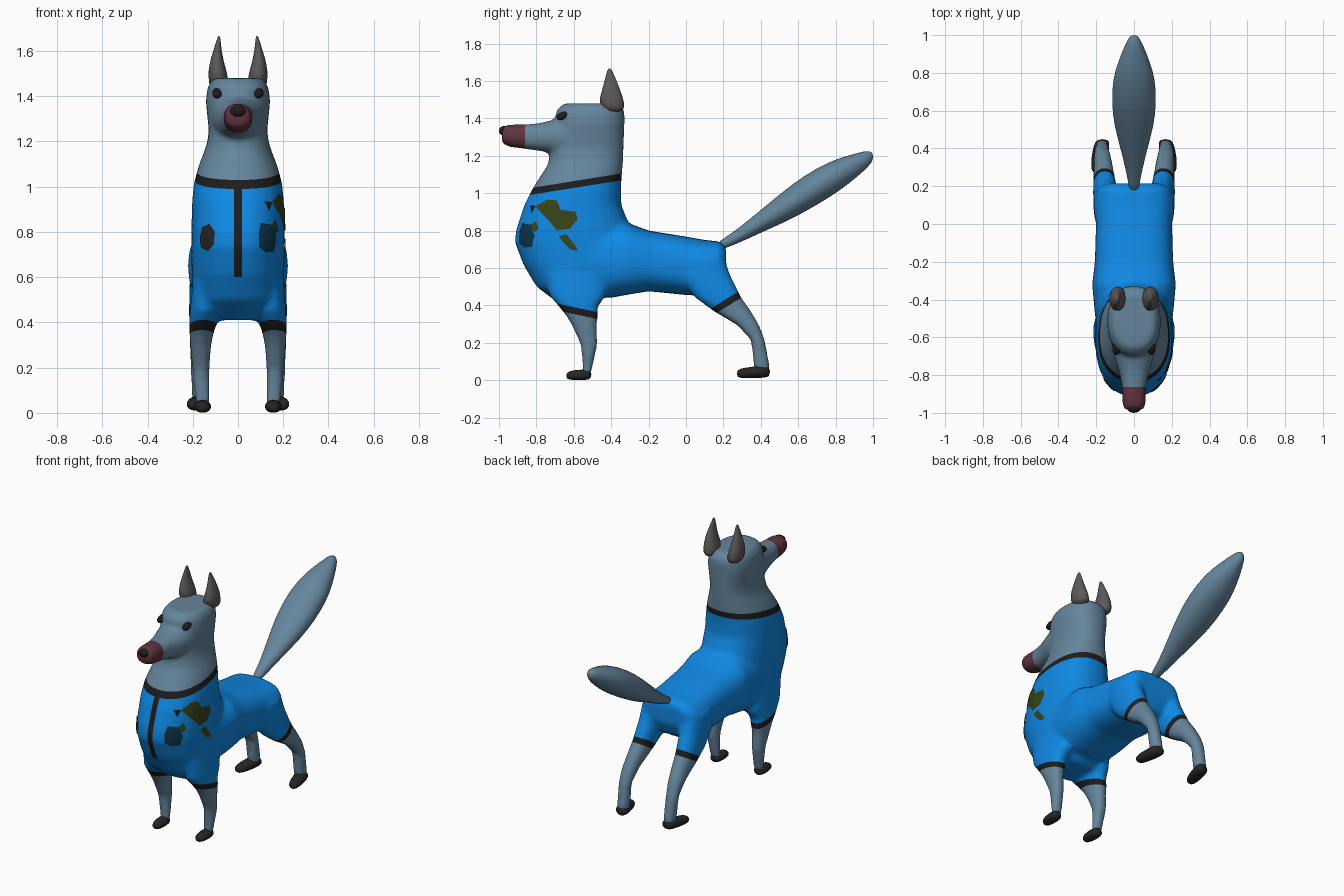
import bpy, bmesh, math
from mathutils import Vector
from mathutils.bvhtree import BVHTree

if "Cube" in bpy.data.objects:
    bpy.data.objects.remove(bpy.data.objects["Cube"], do_unlink=True)


def material(name, rgb):
    m = bpy.data.materials.new(name)
    m.use_nodes = True
    m.diffuse_color = (*rgb, 1)
    bsdf = m.node_tree.nodes["Principled BSDF"]
    bsdf.inputs["Base Color"].default_value = (*rgb, 1)
    bsdf.inputs["Roughness"].default_value = 0.8
    return m


FUR = material("grey blue fur", (.13, .235, .33))
SUIT = material("bright blue suit", (.005, .25, .78))
BLACK = material("black trim", (.012, .012, .012))
SNOUT = material("maroon snout", (.12, .033, .05))
EAR = material("warm grey ear", (.11, .1, .105))
PAW = material("charcoal paw", (.02, .018, .018))
OLIVE = material("olive patch", (.04, .06, .01))
TEAL = material("dark teal patch", (.004, .035, .07))


def loft(bm, axis, rows, side=1, sides=24, power=2.3):
    """Rows are (position, low, high, half width, centre x) along the z or y axis."""
    def sup(v):
        return math.copysign(abs(v) ** (2 / power), v)
    loops = []
    for t, lo, hi, w, cx in rows:
        ring = []
        for i in range(sides):
            a = math.tau * i / sides
            x = side * cx + w * sup(math.cos(a))
            q = (lo + hi) / 2 + (hi - lo) / 2 * sup(math.sin(a))
            ring.append(bm.verts.new((x, q, t) if axis == "z" else (x, t, q)))
        loops.append(ring)
    faces = [bm.faces.new(loops[0]), bm.faces.new(loops[-1])]
    for a, b in zip(loops, loops[1:]):
        for i in range(sides):
            j = (i + 1) % sides
            faces.append(bm.faces.new((a[i], a[j], b[j], b[i])))
    bmesh.ops.recalc_face_normals(bm, faces=faces)


def finish(name, bm, *mats):
    me = bpy.data.meshes.new(name)
    bm.to_mesh(me)
    bm.free()
    for m in mats:
        me.materials.append(m)
    me.shade_smooth()
    ob = bpy.data.objects.new(name, me)
    bpy.context.scene.collection.objects.link(ob)
    return ob


def loft_object(name, mat, axis, rows, side=1, power=2.1, relax=0):
    bm = bmesh.new()
    loft(bm, axis, rows, side, 20, power)
    ob = finish(name, bm, mat)
    if relax:
        ob.modifiers.new("round", "SUBSURF").levels = relax
        ob.modifiers["round"].render_levels = relax
    return ob


def ellipsoid(name, mat, centre, radii, tilt=0):
    bm = bmesh.new()
    bmesh.ops.create_uvsphere(bm, u_segments=20, v_segments=12, radius=1)
    ob = finish(name, bm, mat)
    ob.location, ob.scale, ob.rotation_euler = centre, radii, (tilt, 0, 0)
    return ob


# Body volumes: chest with neck and head, trunk, muzzle, legs
chest_head = [(.41, -.68, -.48, .15), (.5, -.80, -.36, .19), (.617, -.87, -.28, .205),
              (.735, -.915, -.28, .207), (.8, -.91, -.29, .207), (.937, -.865, -.345, .203),
              (1.017, -.825, -.348, .195), (1.09, -.78, -.343, .175), (1.15, -.74, -.338, .152),
              (1.2, -.73, -.335, .135), (1.25, -.72, -.333, .13), (1.38, -.70, -.328, .143),
              (1.44, -.695, -.328, .135), (1.48, -.655, -.36, .11)]
trunk = [(-.65, .46, .86, .19), (-.4, .44, .84, .215), (-.32, .455, .845, .222),
         (-.2, .475, .80, .208), (0, .455, .768, .202), (.1, .45, .75, .207),
         (.18, .5, .742, .195), (.215, .58, .71, .15)]
muzzle = [(-.58, 1.2, 1.42, .13), (-.7, 1.21, 1.395, .105), (-.78, 1.225, 1.375, .08),
          (-.86, 1.236, 1.367, .064), (-.94, 1.246, 1.367, .064), (-.985, 1.265, 1.358, .053)]
front_leg = [(.6, -.76, -.42, .06, .14), (.45, -.73, -.43, .066, .147),
             (.387, -.675, -.473, .06, .157), (.345, -.642, -.468, .052, .162),
             (.296, -.612, -.478, .046, .165), (.19, -.563, -.473, .038, .164),
             (.067, -.552, -.5, .034, .158), (.03, -.555, -.51, .03, .156)]
hind_leg = [(.66, -.03, .2, .07, .14), (.55, -.04, .243, .068, .147), (.44, .05, .298, .062, .155),
            (.37, .145, .348, .055, .16), (.295, .272, .392, .048, .166),
            (.215, .347, .422, .04, .17), (.08, .362, .447, .037, .168), (.04, .37, .445, .035, .168)]
bm = bmesh.new()
loft(bm, "z", [(*r, 0) for r in chest_head])
loft(bm, "y", [(*r, 0) for r in trunk], power=2.6)
loft(bm, "y", [(*r, 0) for r in muzzle])
for side in (1, -1):
    loft(bm, "z", front_leg, side)
    loft(bm, "z", hind_leg, side)
body = finish("body", bm, SUIT, FUR, BLACK, SNOUT)

# Fuse the volumes into one smooth skin
remesh = body.modifiers.new("fuse", "REMESH")
remesh.mode, remesh.voxel_size = "VOXEL", .013
relax = body.modifiers.new("relax", "SMOOTH")
relax.factor, relax.iterations = .5, 10
fused = bpy.data.meshes.new_from_object(
    body.evaluated_get(bpy.context.evaluated_depsgraph_get()))
body.modifiers.clear()
bm = bmesh.new()
bm.from_mesh(fused)
skin = BVHTree.FromBMesh(bm)

# Cut the hems, collar, snout edge and zip into the skin; normals point to bare fur
collar = (Vector((0, -.6, 1.046)), Vector((0, -.16, 1)).normalized())
cuff = (Vector((0, -.575, .367)), Vector((0, -.21, -.977)).normalized())
hock = (Vector((0, .216, .413)), Vector((0, .53, -.85)).normalized())
BAND = .018
ZIP = .018


def cut(point, normal):
    bmesh.ops.bisect_plane(bm, geom=bm.verts[:] + bm.edges[:] + bm.faces[:],
                           dist=1e-5, plane_co=point, plane_no=normal)


for point, normal in (collar, cuff, hock):
    cut(point + normal * BAND, normal)
    cut(point - normal * BAND, normal)
cut((0, -.862, 0), (0, 1, 0))
cut((ZIP, 0, 0), (1, 0, 0))
cut((-ZIP, 0, 0), (1, 0, 0))
cut((0, 0, .6), (0, 0, 1))
for f in bm.faces:
    c = f.calc_center_median()
    if c.z > .9:
        point, normal = collar
    else:
        point, normal = hock if c.y > -.1 else cuff
    d = (c - point).dot(normal)
    f.smooth = True
    f.material_index = 0 if d < -BAND else 2 if d < BAND else 1
    if d < 0 and abs(c.x) < ZIP and c.y < -.7 and c.z > .6:
        f.material_index = 2
    if c.z > 1.15 and c.y < -.862:
        f.material_index = 3
bm.to_mesh(body.data)
bm.free()
body.data.shade_smooth()


# Thin cloth patches laid on the skin, outlined in side (y, z) or front (x, z) coordinates
def patch(name, mat, outline, from_side):
    bm = bmesh.new()
    mid = sum((Vector(p) for p in outline), Vector((0, 0))) / len(outline)
    dense = []
    for p, q in zip(outline, outline[1:] + outline[:1]):
        dense += [Vector(p).lerp(Vector(q), k / 3) for k in range(3)]

    def place(p):
        start, ray = ((1, p.x, p.y), (-1, 0, 0)) if from_side else ((p.x, -2, p.y), (0, 1, 0))
        hit, normal, _, _ = skin.ray_cast(Vector(start), Vector(ray))
        return bm.verts.new(hit + normal * .004)

    centre = place(mid)
    rings = [[place(mid.lerp(p, k / 4)) for p in dense] for k in range(1, 5)]
    for i in range(len(dense)):
        j = (i + 1) % len(dense)
        bm.faces.new((centre, rings[0][i], rings[0][j]))
        for a, b in zip(rings, rings[1:]):
            bm.faces.new((a[i], b[i], b[j], a[j]))
    bmesh.ops.recalc_face_normals(bm, faces=bm.faces[:])
    return finish(name, bm, mat)


patch("large_olive_patch", OLIVE, [(-.80, .93), (-.74, .965), (-.69, .96), (-.67, .91), (-.59, .90),
      (-.58, .86), (-.62, .81), (-.69, .80), (-.73, .85), (-.77, .89)], True)
patch("small_olive_patch", OLIVE, [(-.68, .77), (-.64, .78), (-.60, .73), (-.575, .69),
      (-.62, .70), (-.65, .73)], True)
patch("tiny_olive_patch", OLIVE, [(-.83, .83), (-.80, .85), (-.785, .81), (-.81, .79)], True)
patch("tiny_black_patch", BLACK, [(-.83, .935), (-.80, .93), (-.825, .89)], True)
patch("teal_chest_patch", TEAL, [(.09, .80), (.10, .84), (.15, .83), (.165, .77),
      (.155, .715), (.12, .71), (.09, .735)], False)
patch("dark_chest_patch", PAW, [(-.165, .77), (-.155, .82), (-.125, .835), (-.10, .80),
      (-.105, .745), (-.13, .715), (-.16, .73)], False)

# Tail, nose
loft_object("tail", FUR, "y", [(.165, .69, .74, .025, 0), (.25, .718, .785, .034, 0),
            (.42, .797, .928, .078, 0), (.52, .84, 1.01, .105, 0), (.63, .895, 1.095, .12, 0),
            (.765, .975, 1.17, .115, 0), (.86, 1.04, 1.2, .085, 0), (.96, 1.125, 1.228, .043, 0),
            (.99, 1.16, 1.222, .025, 0), (1.0, 1.18, 1.21, .01, 0)], relax=1)
ellipsoid("nose", BLACK, (0, -.974, 1.333), (.036, .026, .026))

# Eyes, ears and paws on both sides
for side, label in ((1, "left"), (-1, "right")):
    spot = skin.find_nearest(Vector((side * .1, -.667, 1.415)))[0]
    ellipsoid(label + "_eye", BLACK, spot, (.022, .036, .02), .35)
    loft_object(label + "_ear", EAR, "z", [(1.43, -.43, -.33, .04, .085), (1.485, -.47, -.328, .046, .087),
                (1.54, -.452, -.347, .034, .094), (1.6, -.436, -.37, .019, .091),
                (1.645, -.425, -.39, .009, .086), (1.668, -.415, -.402, .004, .084)], side, relax=1)
    loft_object(label + "_front_paw", PAW, "y", [(-.64, .01, .035, .015, .155), (-.625, .002, .05, .03, .155),
                (-.58, 0, .056, .038, .156), (-.53, 0, .058, .038, .157),
                (-.505, .01, .05, .022, .158)], side, relax=1)
    loft_object(label + "_hind_paw", PAW, "y", [(.272, .02, .05, .018, .198), (.29, .01, .063, .032, .196),
                (.35, .01, .072, .042, .185), (.42, .012, .08, .044, .17),
                (.45, .02, .07, .03, .166)], side, relax=1)
